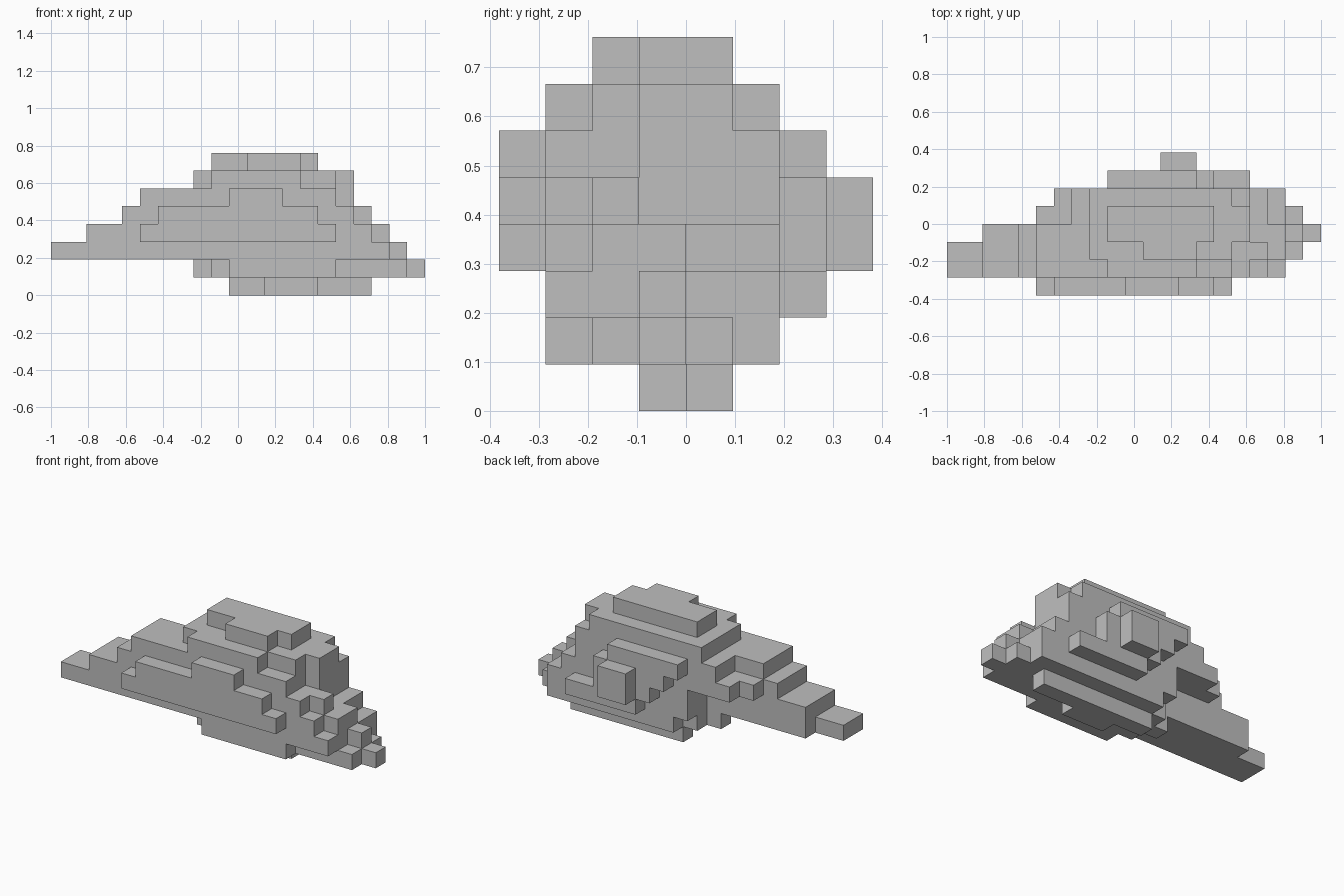
import bpy, bmesh, math
from mathutils import Vector

cube = bpy.data.objects.get("Cube")
if cube:
    bpy.data.objects.remove(cube, do_unlink=True)

U = 2 / 21                      # edge of one block
NX, NY = 21, 8

# Each layer, bottom to top: first row from the front, then the (start, end) run of every row
LAYERS = [
    (3, [(12, 15), (10, 18)]),                                                  # keel
    (1, [(10, 16), (9, 20), (8, 21), (9, 20), (10, 19)]),                       # lower hull
    (1, [(0, 19), (0, 19), (2, 20), (9, 19), (9, 19), (12, 17)]),               # tail level
    (0, [(5, 16), (2, 18), (2, 19), (2, 19), (9, 18), (9, 18), (11, 15), (12, 14)]),
    (0, [(6, 15), (4, 17), (4, 18), (4, 17), (5, 17), (6, 17), (10, 15), (12, 14)]),
    (0, [(10, 13), (5, 16), (5, 16), (5, 17), (7, 17), (7, 17), (9, 14)]),
    (1, [(9, 14), (8, 16), (8, 17), (8, 17), (8, 16)]),                         # upper step
    (2, [(11, 14), (9, 15), (9, 15)]),                                          # summit
]

# Fill the block grid
cells = {(x, first + r, k)
         for k, (first, runs) in enumerate(LAYERS)
         for r, (a, b) in enumerate(runs)
         for x in range(a, b)}

# Grey stone colour
mat = bpy.data.materials.new("plain_grey")
mat.use_nodes = True
grey = (0.52, 0.52, 0.52, 1)
mat.diffuse_color = grey
mat.node_tree.nodes["Principled BSDF"].inputs["Base Color"].default_value = grey

# Outer skin only: one square wherever a block meets empty space
bm = bmesh.new()
for cell in cells:
    for axis in range(3):
        for side in (0, 1):
            step = [0, 0, 0]
            step[axis] = 1 if side else -1
            if tuple(c + s for c, s in zip(cell, step)) in cells:
                continue
            corners = []
            for p, q in ((0, 0), (1, 0), (1, 1), (0, 1)):
                c = list(cell)
                c[axis] += side
                c[(axis + 1) % 3] += p
                c[(axis + 2) % 3] += q
                corners.append(bm.verts.new(((c[0] - NX / 2) * U, (c[1] - NY / 2) * U, c[2] * U)))
            bm.faces.new(corners if side else corners[::-1])
bmesh.ops.remove_doubles(bm, verts=bm.verts[:], dist=U * 0.01)

# Join coplanar squares into clean flat faces
bmesh.ops.dissolve_limit(bm, angle_limit=math.radians(1), verts=bm.verts[:], edges=bm.edges[:])

mesh = bpy.data.meshes.new("stepped_body")
bm.to_mesh(mesh)
bm.free()
mesh.materials.append(mat)
body = bpy.data.objects.new("stepped_body", mesh)
bpy.context.collection.objects.link(body)
